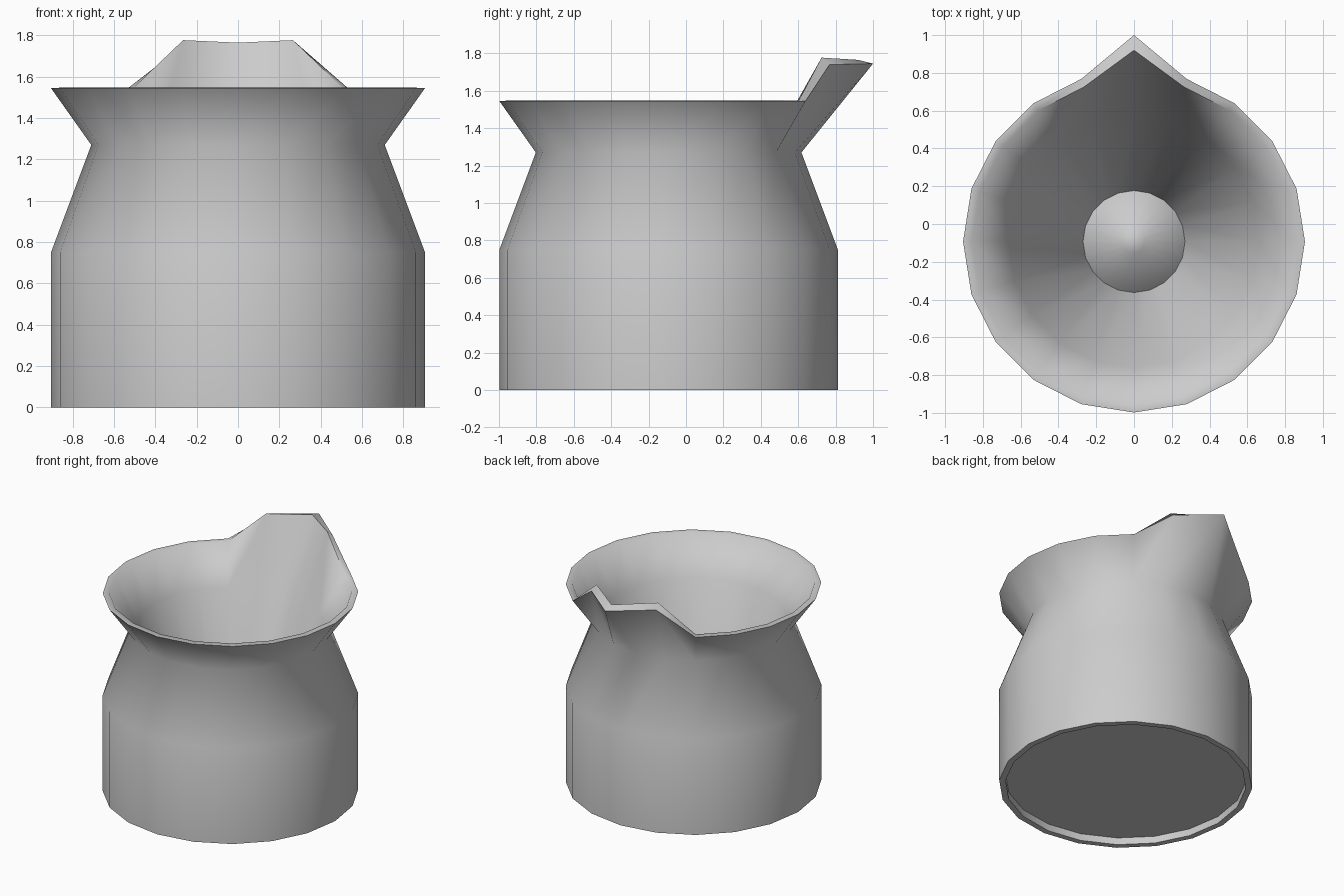
import bpy, bmesh, math

if "Cube" in bpy.data.objects:
    bpy.data.objects.remove(bpy.data.objects["Cube"])

SIDES = 20
CENTRE_Y = -0.093
# (radius, height, spout) rings from the recessed base, up outside, over the rim, down inside
# spout = (tip radius, tip height, shoulder height)
RINGS = [
    (0.86, 0.055, None),
    (0.86, 0.0, None),
    (0.905, 0.0, None),
    (0.905, 0.75, None),
    (0.71, 1.27, None),
    (0.905, 1.545, (1.093, 1.745, 1.74)),
    (0.86, 1.547, (1.013, 1.765, 1.777)),
    (0.665, 1.28, None),
    (0.27, 0.20, None),
    (0.06, 0.42, None),
]

bm = bmesh.new()


def make_ring(radius, height, spout):
    """Ring of vertices; index 0 is the back, where the spout is pulled out."""
    verts = []
    for i in range(SIDES):
        a = math.pi / 2 + math.tau * i / SIDES
        r, z = radius, height
        if spout and i == 0:
            r, z = spout[0], spout[1]
        elif spout and i in (1, SIDES - 1):
            z = spout[2]
        verts.append(bm.verts.new((r * math.cos(a), CENTRE_Y + r * math.sin(a), z)))
    return verts


rings = [make_ring(*spec) for spec in RINGS]

# Walls
for low, high in zip(rings, rings[1:]):
    for i in range(SIDES):
        j = (i + 1) % SIDES
        bm.faces.new((low[i], low[j], high[j], high[i]))

# Base and centre of the inner floor
bm.faces.new(rings[0])
bm.faces.new(rings[-1])

# Creases that shape the spout, outside and inside
for neck, rim in ((rings[4], rings[5]), (rings[7], rings[6])):
    for s in (1, -1):
        bmesh.ops.connect_verts(bm, verts=[neck[2 * s], rim[s]])
        bmesh.ops.connect_verts(bm, verts=[neck[s], rim[0]])

bmesh.ops.recalc_face_normals(bm, faces=bm.faces[:])
mesh = bpy.data.meshes.new("jug_body")
bm.to_mesh(mesh)
bm.free()

jug = bpy.data.objects.new("jug_body", mesh)
bpy.context.collection.objects.link(jug)
bpy.context.view_layer.objects.active = jug
jug.select_set(True)
bpy.ops.object.shade_smooth_by_angle(angle=math.radians(60))
